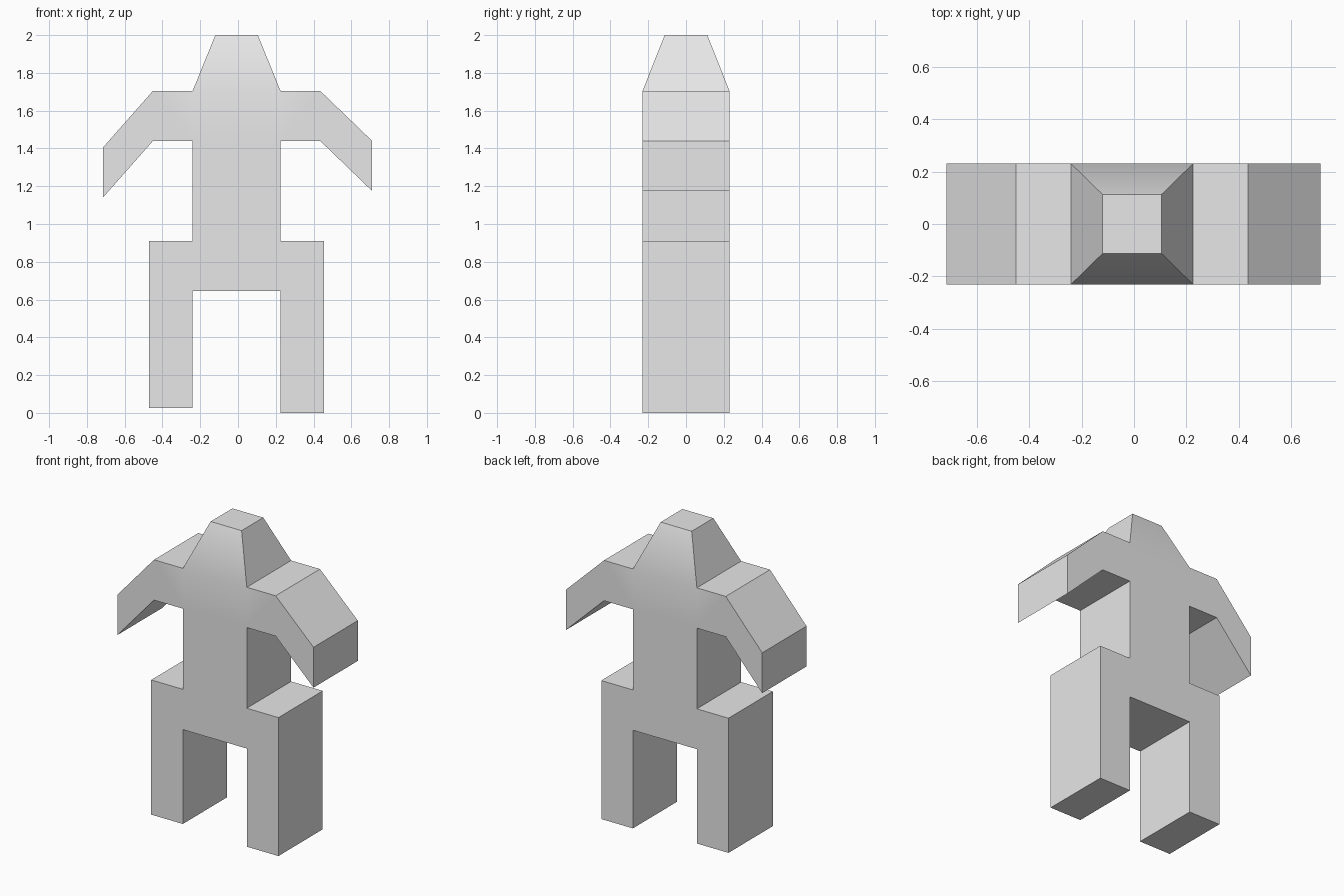
import bpy, bmesh, math
from mathutils import Vector

cube = bpy.data.objects.get("Cube")
if cube:
    bpy.data.objects.remove(cube, do_unlink=True)

DEPTH = 0.46
HEAD_TOP, SHOULDER, ARMPIT, WAIST, CROTCH = 2.0, 1.705, 1.44, 0.91, 0.645

grey = bpy.data.materials.new("plain_grey")
grey.use_nodes = True
colour = (0.8, 0.8, 0.8, 1)
grey.diffuse_color = colour
grey.node_tree.nodes["Principled BSDF"].inputs["Base Color"].default_value = colour

bm = bmesh.new()


def panel(*corners):
    """One front panel, from (x, z) corners."""
    bm.faces.new([bm.verts.new((x, -DEPTH / 2, z)) for x, z in corners])


def block(x0, x1, z0, z1):
    panel((x0, z0), (x1, z0), (x1, z1), (x0, z1))


# Torso: chest, belly, hips
L, R = 0.225, -0.24
for low, high in ((ARMPIT, SHOULDER), (WAIST, ARMPIT), (CROTCH, WAIST)):
    block(R, L, low, high)

# Head
panel((R, SHOULDER), (L, SHOULDER), (0.105, HEAD_TOP), (-0.12, HEAD_TOP))

# Arms and legs: inner edge, elbow, hand, hand height, leg outside, foot height
for inner, elbow, hand, drop, outer, foot in (
        (L, 0.435, 0.71, 1.175, 0.455, 0.0),
        (R, -0.45, -0.715, 1.14, -0.47, 0.025)):
    block(inner, elbow, ARMPIT, SHOULDER)
    panel((elbow, ARMPIT), (hand, drop),
          (hand, drop + SHOULDER - ARMPIT), (elbow, SHOULDER))
    block(inner, outer, CROTCH, WAIST)
    block(inner, outer, foot, CROTCH)

# Weld the panels and give them thickness
bmesh.ops.remove_doubles(bm, verts=bm.verts, dist=0.001)
bmesh.ops.recalc_face_normals(bm, faces=bm.faces)
solid = bmesh.ops.extrude_face_region(bm, geom=bm.faces[:], use_keep_orig=True)
back = [v for v in solid["geom"] if isinstance(v, bmesh.types.BMVert)]
bmesh.ops.translate(bm, verts=back, vec=Vector((0, DEPTH, 0)))

# Taper the head front and back
for v in bm.verts:
    if v.co.z > HEAD_TOP - 0.01:
        v.co.y *= 0.49
bmesh.ops.recalc_face_normals(bm, faces=bm.faces)

mesh = bpy.data.meshes.new("figure_body")
bm.to_mesh(mesh)
bm.free()
mesh.materials.append(grey)
body = bpy.data.objects.new("figure_body", mesh)
bpy.context.collection.objects.link(body)

# Soft crease between head and chest, sharp corners elsewhere
bpy.context.view_layer.objects.active = body
body.select_set(True)
bpy.ops.object.shade_smooth_by_angle(angle=math.radians(30))
